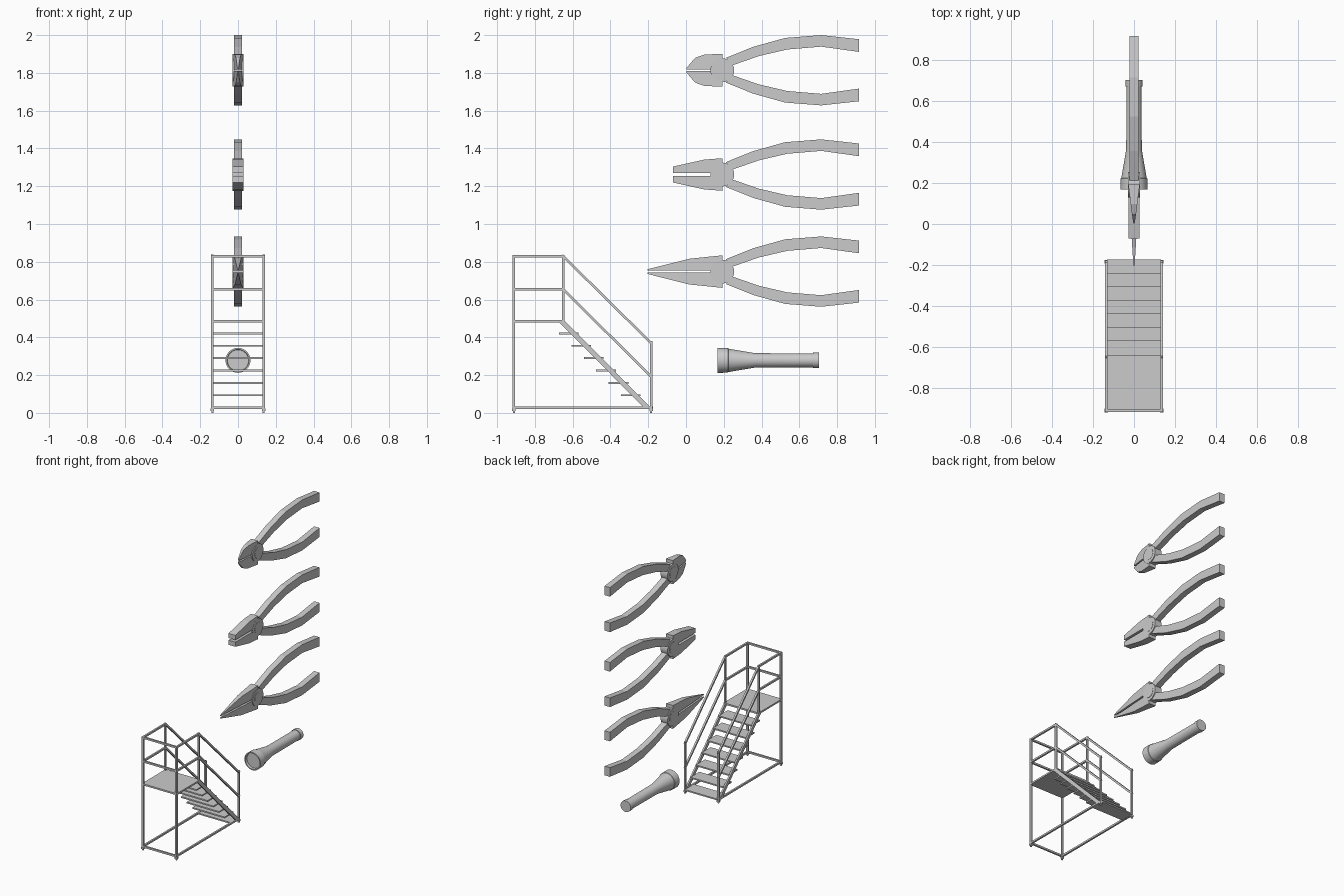
import bpy, bmesh, math
from mathutils import Vector

if "Cube" in bpy.data.objects:
    bpy.data.objects.remove(bpy.data.objects["Cube"])


def finish(name, bm):
    bmesh.ops.recalc_face_normals(bm, faces=bm.faces)
    me = bpy.data.meshes.new(name)
    bm.to_mesh(me)
    bm.free()
    ob = bpy.data.objects.new(name, me)
    bpy.context.collection.objects.link(ob)
    return ob


def loft(name, sections):
    """Closed solid through a row of sections with equal point counts."""
    bm = bmesh.new()
    rings = [[bm.verts.new(p) for p in s] for s in sections]
    n = len(rings[0])
    for a, b in zip(rings, rings[1:]):
        for i in range(n):
            j = (i + 1) % n
            bm.faces.new((a[i], a[j], b[j], b[i]))
    bm.faces.new(rings[0][::-1])
    bm.faces.new(rings[-1])
    return finish(name, bm)


def strip(name, outer, inner, widths, y0, z0, s):
    """Flat bar between two side-view lines, s = -1 flips it downwards."""
    loft(name, [[(w, y0 + o[0], z0 + s * o[1]), (-w, y0 + o[0], z0 + s * o[1]),
                 (-w, y0 + i[0], z0 + s * i[1]), (w, y0 + i[0], z0 + s * i[1])]
                for o, i, w in zip(outer, inner, widths)])


def lathe(name, profile, z, n=32):
    """Revolve (y, radius) points around a line along y at height z."""
    ob = loft(name, [[(r * math.cos(2 * math.pi * k / n), y, z + r * math.sin(2 * math.pi * k / n))
                      for k in range(n)] for y, r in profile])
    smooth(ob)


def smooth(ob):
    bpy.ops.object.select_all(action='DESELECT')
    ob.select_set(True)
    bpy.context.view_layer.objects.active = ob
    bpy.ops.object.shade_smooth_by_angle(angle=math.radians(30))


def disc(name, r, half, y, z, n=24):
    smooth(loft(name, [[(x, y + r * math.cos(2 * math.pi * k / n), z + r * math.sin(2 * math.pi * k / n))
                        for k in range(n)] for x in (-half, half)]))


def bar(name, p, q, t=0.0065):
    """Square tube from p to q."""
    p, q = Vector(p), Vector(q)
    d = (q - p).normalized()
    u = Vector((0, 1, 0)) if abs(d.x) > 0.5 else Vector((1, 0, 0))
    v = d.cross(u)
    loft(name, [[c + u * a * t + v * b * t for a, b in ((1, 1), (-1, 1), (-1, -1), (1, -1))]
                for c in (p - d * t, q + d * t)])


def box(name, x, y1, y2, z1, z2):
    loft(name, [[(-x, y1, z), (x, y1, z), (x, y2, z), (-x, y2, z)] for z in (z1, z2)])


# Pliers: same handles, three kinds of jaw
PIVOT_Y = 0.192
handle_out = [(0.02, 0.066), (0.164, 0.124), (0.333, 0.171), (0.524, 0.186), (0.725, 0.164)]
handle_in = [(0.05, 0.025), (0.194, 0.075), (0.344, 0.11), (0.524, 0.125), (0.725, 0.097)]
kinds = [
    ("cutter", 1.814, [(-0.19, 0.012), (-0.143, 0.066), (-0.095, 0.083), (0, 0.087)],
     [0.003, 0.01, 0.016, 0.028], 0.005),
    ("flat_nose", 1.262, [(-0.262, 0.042), (-0.095, 0.079), (0, 0.086)],
     [0.028, 0.028, 0.028], 0.008),
    ("long_nose", 0.748, [(-0.397, 0.012), (-0.175, 0.068), (0, 0.086)],
     [0.003, 0.0165, 0.028], 0.006),
]
for kind, z, jaw, widths, gap in kinds:
    for s, side in ((1, "upper"), (-1, "lower")):
        strip(f"{kind}_{side}_handle", handle_out, handle_in, [0.022] * 5, PIVOT_Y, z, s)
        strip(f"{kind}_{side}_jaw", jaw, [(p[0], gap) for p in jaw], widths, PIVOT_Y, z, s)
    disc(f"{kind}_pivot", 0.063, 0.0285, PIVOT_Y, z)
    disc(f"{kind}_rivet", 0.04, 0.03, PIVOT_Y, z)

# Flashlight with recessed lens
lathe("flashlight", [(0.185, 0.056), (0.168, 0.058), (0.168, 0.066), (0.222, 0.065), (0.224, 0.062),
                     (0.365, 0.038), (0.672, 0.037), (0.672, 0.041), (0.703, 0.041)], 0.278)

# Stair frame
X, FRONT, MID, BACK = 0.136, -0.911, -0.651, -0.185
TOP, HALF, DECK = 0.83, 0.655, 0.485
for s, side in ((-1, "left"), (1, "right")):
    x = s * X
    bar(f"{side}_front_post", (x, FRONT, 0.02), (x, FRONT, TOP))
    bar(f"{side}_deck_post", (x, MID, DECK), (x, MID, TOP))
    bar(f"{side}_stair_post", (x, BACK, 0.02), (x, BACK, 0.375))
    bar(f"{side}_base_rail", (x, FRONT, 0.028), (x, BACK, 0.028))
    for z, low, label in ((TOP, 0.37, "top"), (HALF, 0.193, "middle")):
        bar(f"{side}_{label}_rail", (x, FRONT, z), (x, MID, z))
        bar(f"{side}_{label}_slope_rail", (x, MID, z), (x, BACK, low))
    # Sloped stringer
    loft(f"{side}_stringer", [[(x + d, -0.682, 0.49), (x + d, -0.645, 0.49),
                               (x + d, -0.178, 0.02), (x + d, -0.215, 0.02)] for d in (-0.006, 0.006)])
    # Feet
    for y, label in ((FRONT, "front"), (BACK, "back")):
        loft(f"{side}_{label}_foot", [[(x + a * 0.009, y + b * 0.009, z)
                                       for a, b in ((1, 1), (-1, 1), (-1, -1), (1, -1))] for z in (0.01, 0.022)])
        loft(f"{side}_{label}_pad", [[(x + a * 0.005, y + b * 0.005, z)
                                      for a, b in ((1, 1), (-1, 1), (-1, -1), (1, -1))] for z in (0, 0.012)])
for z, label in ((0.028, "base"), (HALF, "middle"), (TOP, "top")):
    bar(f"front_{label}_rail", (-X, FRONT, z), (X, FRONT, z))

# Deck and treads
box("deck", 0.142, -0.915, -0.642, 0.479, 0.491)
for i in range(7):
    nose, z = -0.174 - 0.0658 * i, 0.028 + 0.0655 * i
    box(f"tread_{i + 1}", 0.132, nose - 0.104, nose, z - 0.005, z + 0.005)
